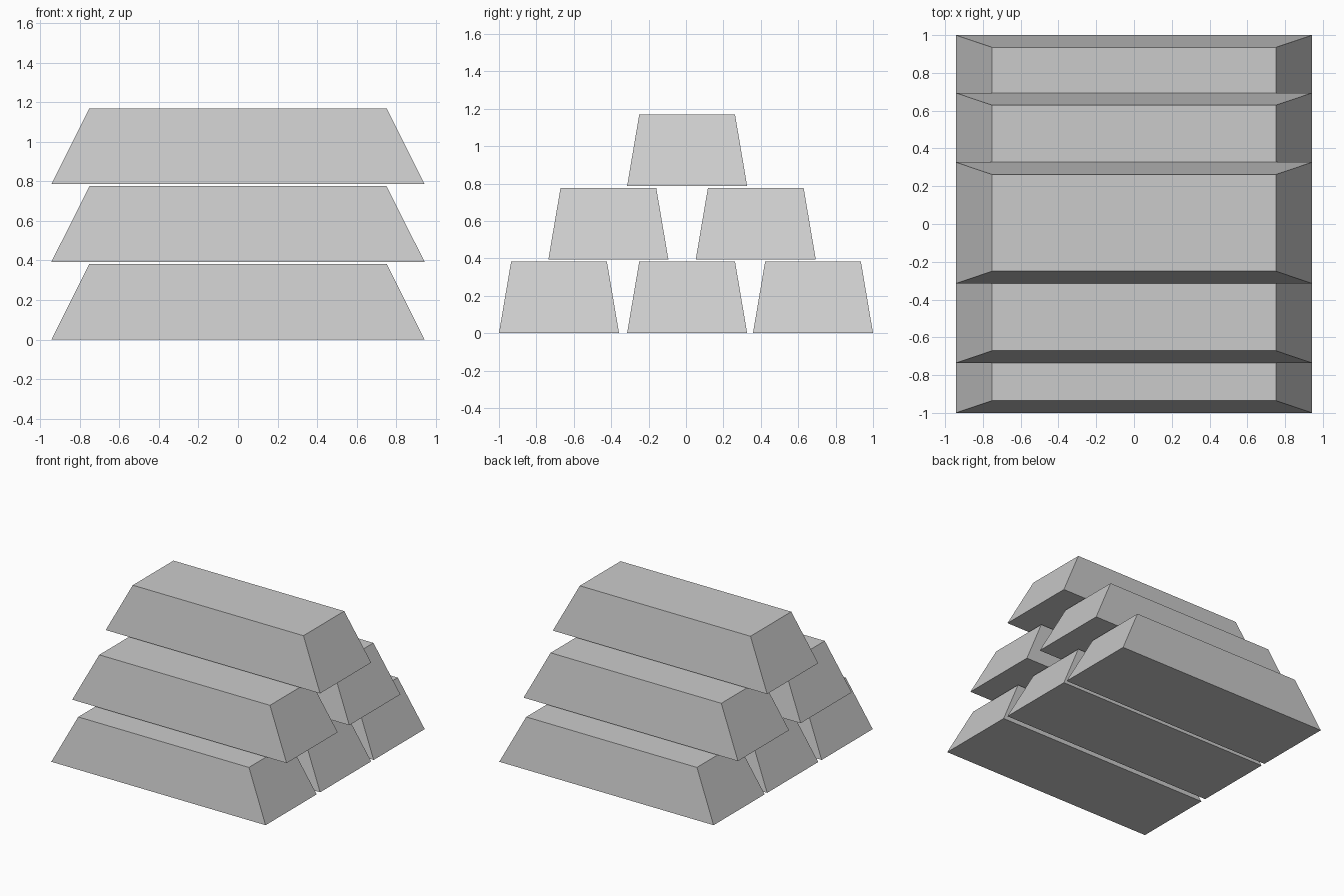
import bpy, bmesh

if "Cube" in bpy.data.objects:
    bpy.data.objects.remove(bpy.data.objects["Cube"])

HEIGHT, PITCH = 0.383, 0.393
BASE_X, BASE_Y = 0.943, 0.321
TOP_X, TOP_Y = 0.751, 0.256

# One shared tapered ingot: a cube with its top face pulled inward
mesh = bpy.data.meshes.new("ingot")
bm = bmesh.new()
bmesh.ops.create_cube(bm, size=2)
for v in bm.verts:
    top = v.co.z > 0
    v.co.x *= TOP_X if top else BASE_X
    v.co.y *= TOP_Y if top else BASE_Y
    v.co.z = HEIGHT if top else 0
bm.to_mesh(mesh)
bm.free()

# Stack three layers, each listed by its bar centres along y
layers = {
    "bottom_ingot": (-0.679, 0.006, 0.679),
    "middle_ingot": (-0.415, 0.373),
    "top_ingot": (0.006,),
}
for level, (name, centres) in enumerate(layers.items()):
    for i, y in enumerate(centres):
        bar = bpy.data.objects.new(f"{name}_{i + 1}", mesh)
        bar.location = (0, y, level * PITCH)
        bpy.context.collection.objects.link(bar)
